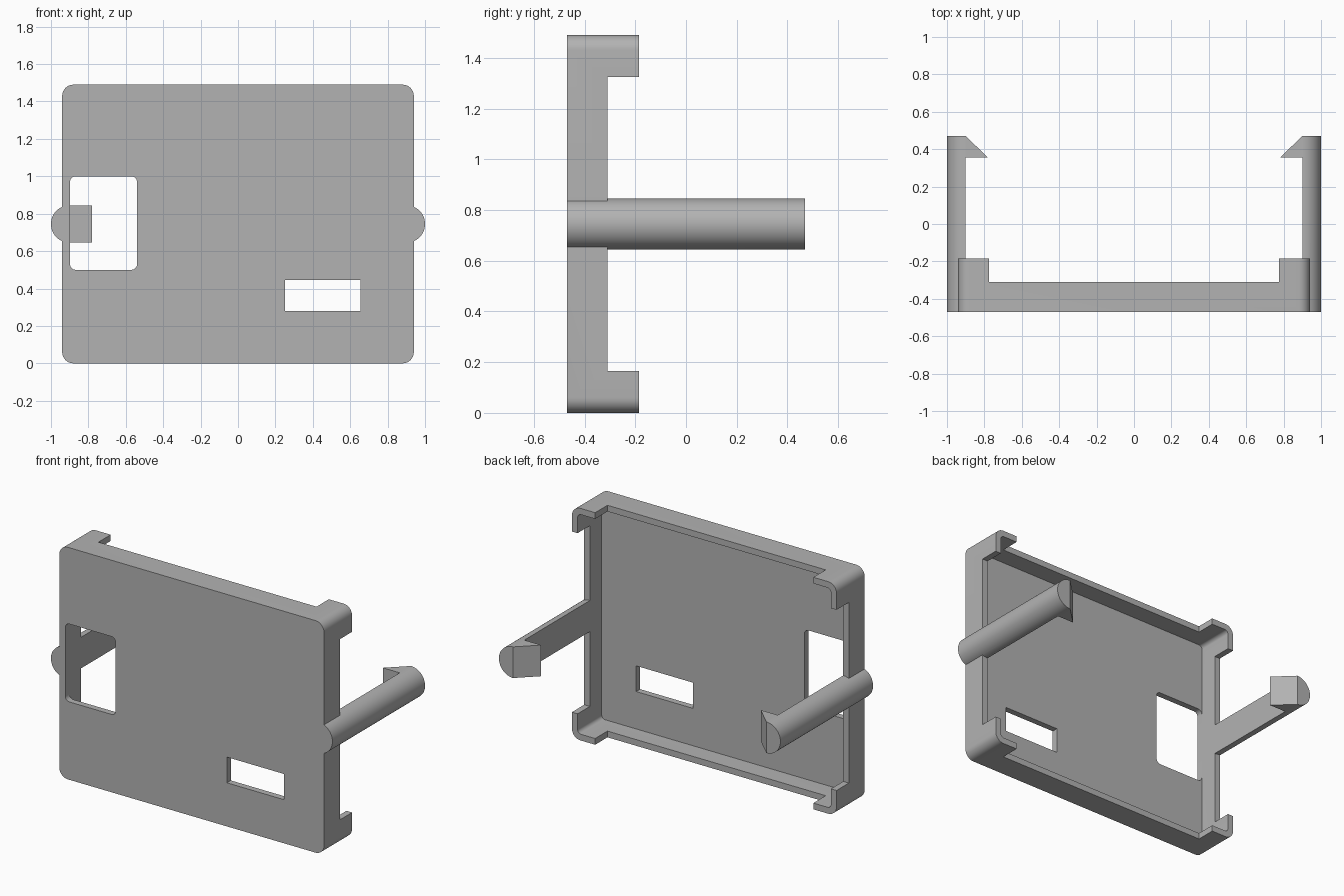
import bpy, bmesh, math
from mathutils import Vector

cube = bpy.data.objects.get("Cube")
if cube:
    bpy.data.objects.remove(cube)

FRONT, RIM, LIP, BACK = -0.47, -0.31, -0.185, 0.47
HALF_W, HEIGHT, WALL = 0.94, 1.49, 0.04
MID = HEIGHT / 2
CORNER = 0.165          # length of each corner lip

grey = bpy.data.materials.new("plain grey")
grey.use_nodes = True
colour = (0.45, 0.45, 0.45, 1)
grey.diffuse_color = colour
grey.node_tree.nodes["Principled BSDF"].inputs["Base Color"].default_value = colour


def prism(name, profile, extrude):
    """Extrude a closed loop of 3D points along a vector."""
    bm = bmesh.new()
    face = bm.faces.new([bm.verts.new(p) for p in profile])
    new = bmesh.ops.extrude_face_region(bm, geom=[face])["geom"]
    verts = [v for v in new if isinstance(v, bmesh.types.BMVert)]
    bmesh.ops.translate(bm, verts=verts, vec=Vector(extrude))
    bmesh.ops.recalc_face_normals(bm, faces=bm.faces)
    mesh = bpy.data.meshes.new(name)
    bm.to_mesh(mesh)
    bm.free()
    mesh.materials.append(grey)
    obj = bpy.data.objects.new(name, mesh)
    bpy.context.collection.objects.link(obj)
    return obj


def arc(cx, cz, r, start, end, y, steps):
    angles = [math.radians(start + (end - start) * i / steps) for i in range(steps + 1)]
    return [(cx + r * math.cos(a), y, cz + r * math.sin(a)) for a in angles]


def block(name, x0, x1, z0, z1, y0, y1, r=0):
    """Box across y, with optional rounded corners in the xz plane."""
    if r:
        pts = []
        corners = [(x1 - r, z1 - r), (x0 + r, z1 - r), (x0 + r, z0 + r), (x1 - r, z0 + r)]
        for i, (cx, cz) in enumerate(corners):
            pts += arc(cx, cz, r, 90 * i, 90 * i + 90, y0, 8)
    else:
        pts = [(x0, y0, z0), (x1, y0, z0), (x1, y0, z1), (x0, y0, z1)]
    return prism(name, pts, (0, y1 - y0, 0))


def combine(target, tool, operation):
    mod = target.modifiers.new(operation, 'BOOLEAN')
    mod.operation, mod.object, mod.solver = operation, tool, 'EXACT'
    bpy.context.view_layer.objects.active = target
    bpy.ops.object.modifier_apply(modifier=mod.name)
    bpy.data.objects.remove(tool)


# Cover: rounded shell, hollowed from the back, rim lowered between the corners
cover = block("cover", -HALF_W, HALF_W, 0, HEIGHT, FRONT, LIP, 0.06)
inner = HALF_W - WALL
lip_x = HALF_W - CORNER
cutters = [
    block("cavity", -inner, inner, WALL, HEIGHT - WALL, FRONT + 0.04, 0, 0.025),
    block("top_bottom_gap", -lip_x, lip_x, -1, 2, RIM, 0),
    block("side_gap", -2, 2, CORNER, HEIGHT - CORNER, RIM, 0),
    block("large_window", -0.898, -0.54, 0.5, 1.0, -0.6, -0.36, 0.03),
    block("small_window", 0.25, 0.655, 0.28, 0.445, -0.6, -0.36),
]
for cutter in cutters:
    combine(cover, cutter, 'DIFFERENCE')

# Clip arms: half-round bars with a wedge hook at the back end
for side in (1, -1):
    half_round = [(side * x, y, z) for x, y, z in arc(inner, MID, 0.1, -90, 90, FRONT, 24)]
    arm = prism("clip_arm", half_round, (0, BACK - FRONT, 0))
    wedge = [(side * x, y, MID - 0.1) for x, y in
             [(inner, 0.355), (0.78, 0.355), (inner, BACK)]]
    hook = prism("clip_hook", wedge, (0, 0, 0.2))
    combine(arm, hook, 'UNION')
    combine(cover, arm, 'UNION')

# Smooth the rounded surfaces, keep the edges sharp
bpy.ops.object.select_all(action='DESELECT')
cover.select_set(True)
bpy.context.view_layer.objects.active = cover
bpy.ops.object.shade_smooth_by_angle(angle=math.radians(30))
